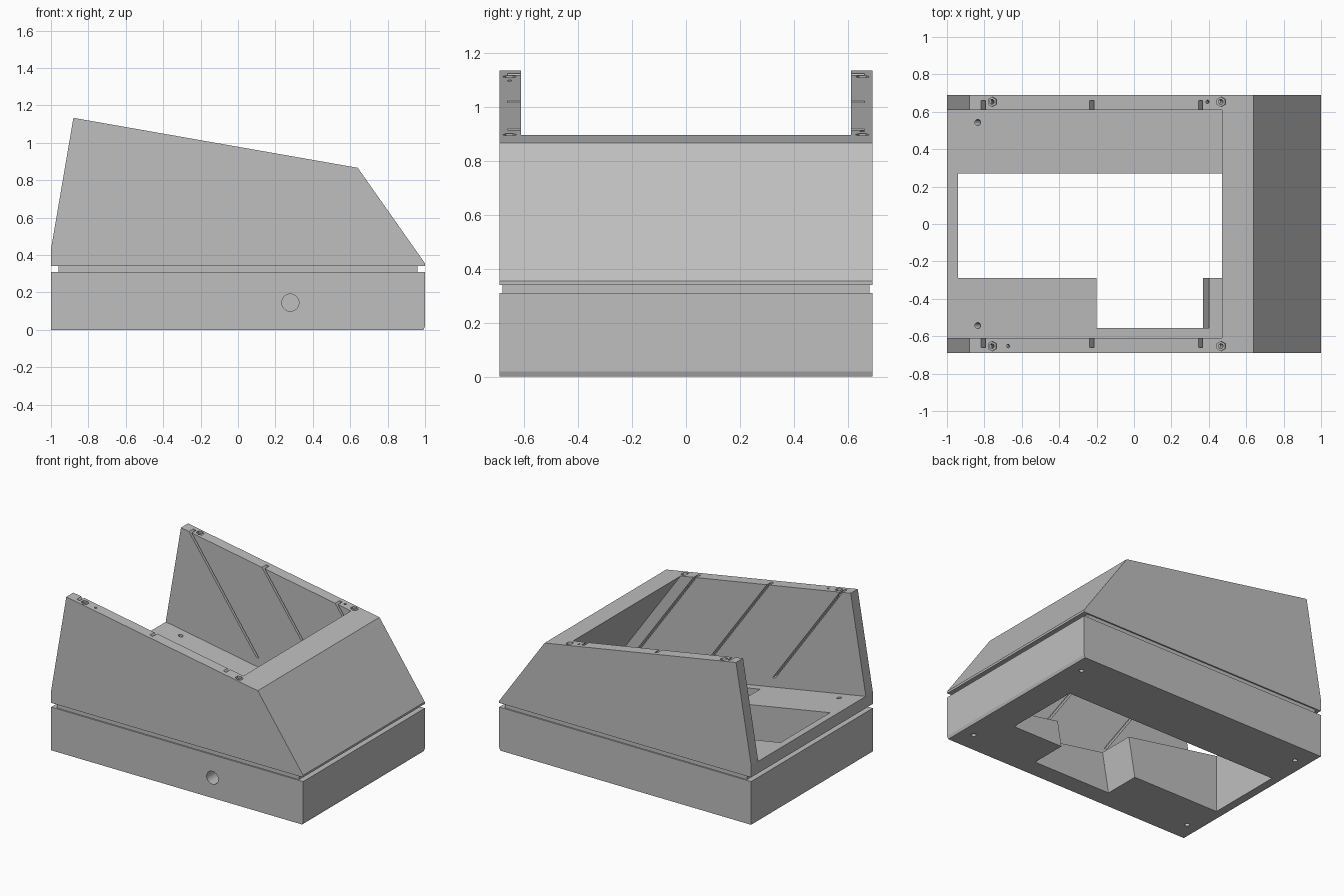
import bpy
import bmesh
import math
from mathutils import Matrix, Vector

cube = bpy.data.objects.get("Cube")
if cube:
    bpy.data.objects.remove(cube)

HALF = 0.69                      # half depth of the housing
WALL = 0.61                      # inner face of the side walls
TILT = math.radians(10)          # tilt of the deck and the rim
SLOPE = math.tan(TILT)
LEAN = 0.706                     # run per drop of the sloped end wall

grey = bpy.data.materials.new("light_grey")
grey.use_nodes = True
grey.diffuse_color = (0.52, 0.52, 0.52, 1)
grey.node_tree.nodes["Principled BSDF"].inputs["Base Color"].default_value = grey.diffuse_color


def make(name, bm):
    bmesh.ops.recalc_face_normals(bm, faces=bm.faces)
    mesh = bpy.data.meshes.new(name)
    bm.to_mesh(mesh)
    bm.free()
    mesh.materials.append(grey)
    obj = bpy.data.objects.new(name, mesh)
    bpy.context.scene.collection.objects.link(obj)
    return obj


def prism(name, profile, y0, y1):
    """Extrude an x-z profile from y0 to y1."""
    bm = bmesh.new()
    face = bm.faces.new([bm.verts.new((x, y0, z)) for x, z in profile])
    out = bmesh.ops.extrude_face_region(bm, geom=[face])
    verts = [g for g in out["geom"] if isinstance(g, bmesh.types.BMVert)]
    bmesh.ops.translate(bm, verts=verts, vec=(0, y1 - y0, 0))
    return make(name, bm)


def rod(name, centre, radius, length, sides=24, axis="tilted"):
    """Cylinder along the tilted deck normal, or along y."""
    turn = Matrix.Rotation(TILT, 4, "Y") if axis == "tilted" else Matrix.Rotation(math.pi / 2, 4, "X")
    bm = bmesh.new()
    bmesh.ops.create_cone(bm, cap_ends=True, segments=sides, radius1=radius, radius2=radius,
                          depth=length, matrix=Matrix.Translation(Vector(centre)) @ turn)
    return make(name, bm)


def box(x0, x1, z0, z1):
    return [(x0, z0), (x1, z0), (x1, z1), (x0, z1)]


def deck(x):
    return 0.425 - SLOPE * (x + 1)


def rim(x):
    return 1.133 - SLOPE * (x + 0.88)


def end_wall(z):
    return 0.47 + LEAN * (0.895 - z)


# Outer body: base, recessed joint and tapered upper part
housing = prism("console_housing", [
    (-1, 0), (0.992, 0), (1, 0.02), (1, 0.31), (0.96, 0.31), (0.96, 0.34), (1, 0.34),
    (1, 0.355), (0.64, 0.866), (-0.88, 1.133), (-1, 0.43), (-1, 0.34),
    (-0.96, 0.34), (-0.96, 0.31), (-1, 0.31)], -HALF, HALF)

cutters = []

# Open tray between the side walls
cutters.append(prism("tray_cutter", [
    (-1.2, deck(-1.2)), (0.94, deck(0.94)), (0.94, 0.23),
    (end_wall(1.3), 1.3), (-1.2, 1.5)], -WALL, WALL))

# Opening through the deck and its tilted side notch
cutters.append(prism("opening_cutter", box(-0.94, 0.77, -0.1, 0.44), -0.29, 0.27))
notch = [(x + SLOPE * z, z) for x, z in ((-0.25, -0.1), (0.37, -0.1), (0.37, 0.4), (-0.25, 0.4))]
cutters.append(prism("notch_cutter", notch, -0.555, -0.25))

# Cable hole in the front
cutters.append(rod("cable_cutter", (0.28, -0.64, 0.145), 0.046, 0.22, 40, "y"))

for side in (-1, 1):
    # Recessed joint along the long sides
    cutters.append(prism("joint_cutter", box(-1.1, 1.1, 0.31, 0.34),
                         side * (HALF - 0.01), side * (HALF + 0.1)))
    # Slanted slots in the inner walls
    for x in (-0.817, -0.237, 0.345):
        top, low = rim(x) + 0.1, rim(x) - 0.76
        slot = [(x - LEAN * 0.1, top), (x - LEAN * 0.1 + 0.02, top),
                (x + LEAN * 0.76 + 0.02, low), (x + LEAN * 0.76, low)]
        cutters.append(prism("slot_cutter", slot, side * (WALL - 0.02), side * 0.66))
    # Hexagonal nut recesses and bolt holes in the rim
    for x in (-0.757, 0.467):
        spot = (x, side * 0.653, rim(x))
        cutters.append(rod("nut_cutter", spot, 0.026, 0.03, 6))
        cutters.append(rod("bolt_cutter", spot, 0.013, 0.2, 16))
    # Screw holes through the deck
    for x in (-0.905, 0.9):
        length = deck(x) + 0.2
        mid = deck(x) / 2
        cutters.append(rod("screw_cutter", (x + SLOPE * mid, side * 0.543, mid), 0.016, length))

# Small pin holes in the rim
for x, y in ((-0.673, -0.653), (0.393, 0.653)):
    cutters.append(rod("pin_cutter", (x, y, rim(x)), 0.009, 0.1, 16))

for cutter in cutters:
    cutter.hide_render = True
    mod = housing.modifiers.new(cutter.name, "BOOLEAN")
    mod.operation = "DIFFERENCE"
    mod.solver = "EXACT"
    mod.object = cutter

# Bake the cuts and remove the helpers
bpy.context.view_layer.update()
graph = bpy.context.evaluated_depsgraph_get()
result = bpy.data.meshes.new_from_object(housing.evaluated_get(graph))
housing.modifiers.clear()
housing.data = result
result.materials.clear()
result.materials.append(grey)
for poly in result.polygons:
    poly.material_index = 0
    poly.use_smooth = False
for cutter in cutters:
    bpy.data.objects.remove(cutter)
